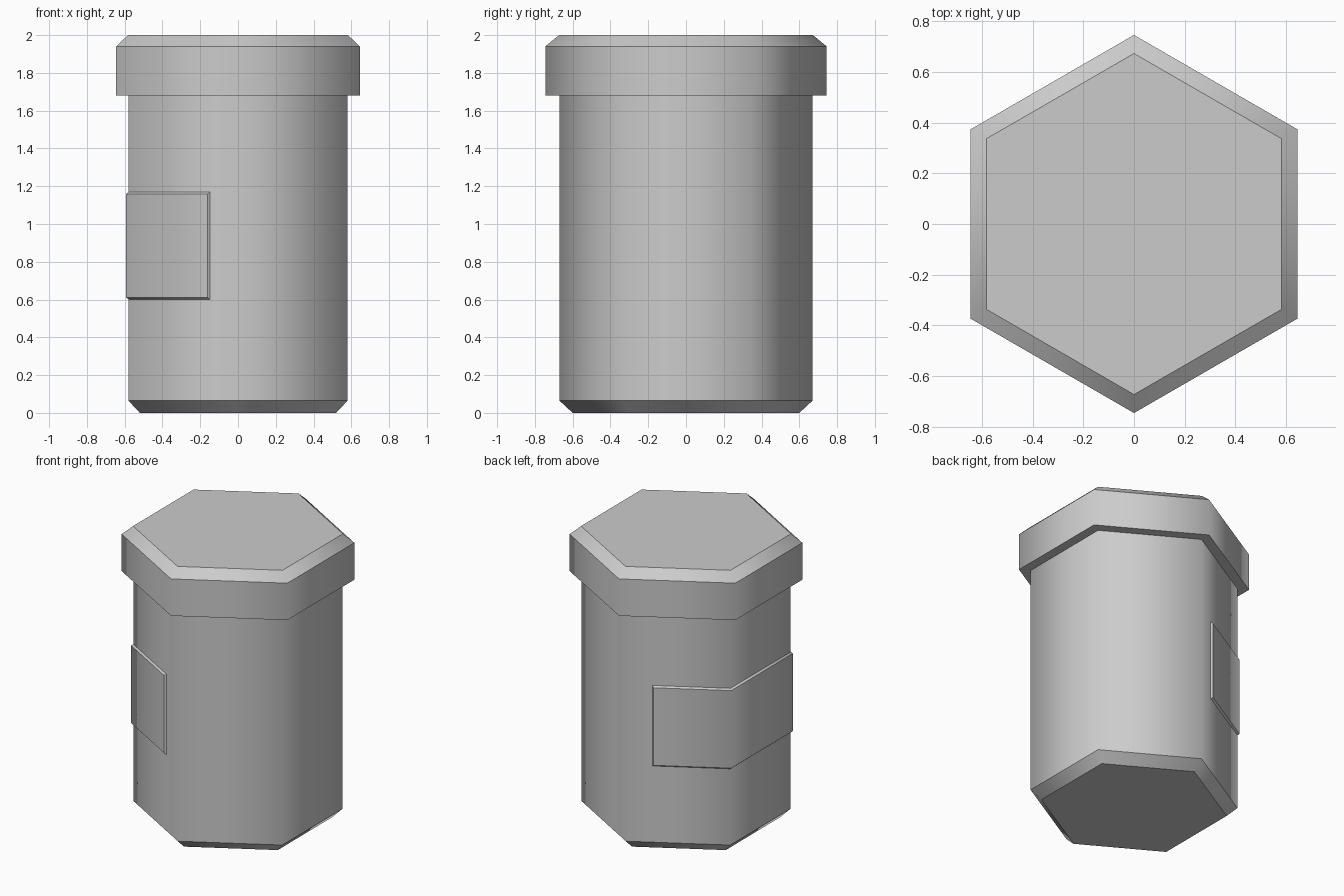
import bpy
import bmesh
import math
from mathutils import Vector

cube = bpy.data.objects.get("Cube")
if cube:
    bpy.data.objects.remove(cube, do_unlink=True)

grey = bpy.data.materials.new("light_grey")
grey.use_nodes = True
colour = (0.6, 0.6, 0.6, 1)
grey.diffuse_color = colour
grey.node_tree.nodes["Principled BSDF"].inputs["Base Color"].default_value = colour


def corner(radius, degrees):
    a = math.radians(degrees)
    return Vector((radius * math.cos(a), radius * math.sin(a), 0))


def loft(name, rings, split=False):
    """Join closed rings of points; ring edges stay sharp, side edges are smooth."""
    bm = bmesh.new()
    loops = [[bm.verts.new(p) for p in ring] for ring in rings]
    n = len(loops[0])
    for low, high in zip(loops, loops[1:]):
        for i in range(n):
            j = (i + 1) % n
            bm.faces.new((low[i], low[j], high[j], high[i]))
    for end in (loops[0], loops[-1]):
        if split:  # folded strip: one quad per flat panel
            for i in range(n // 2 - 1):
                bm.faces.new((end[i], end[i + 1], end[n - 2 - i], end[n - 1 - i]))
        else:
            bm.faces.new(end)
    bmesh.ops.recalc_face_normals(bm, faces=bm.faces)
    for f in bm.faces:
        f.smooth = True
    for e in bm.edges:
        e.smooth = e.calc_face_angle(0) < math.radians(62)
    for loop in loops:
        for i in range(n):
            bm.edges.get((loop[i - 1], loop[i])).smooth = False
    mesh = bpy.data.meshes.new(name)
    bm.to_mesh(mesh)
    bm.free()
    mesh.materials.append(grey)
    obj = bpy.data.objects.new(name, mesh)
    bpy.context.collection.objects.link(obj)
    return obj


def hex_ring(radius, z):
    return [corner(radius, 30 + 60 * i) + Vector((0, 0, z)) for i in range(6)]


def label_ring(radius, inset):
    """Outline of a band folded round the -x side, over part of each next face."""
    reach = 0.745 - inset / radius
    a, b, c, d = (corner(radius, t) for t in (90, 150, 210, 270))
    path = [b.lerp(a, reach), b, c, c.lerp(d, reach)]
    bottom = [p + Vector((0, 0, 0.60 + inset)) for p in path]
    top = [p + Vector((0, 0, 1.17 - inset)) for p in path]
    return bottom + top[::-1]


# Six-sided body with a chamfered foot
loft("body", [hex_ring(0.60, 0), hex_ring(0.67, 0.065), hex_ring(0.67, 1.72)])

# Wider lid with a chamfered top
loft("lid", [hex_ring(0.745, 1.68), hex_ring(0.745, 1.94), hex_ring(0.672, 2.0)])

# Thin raised label with bevelled edges
loft("label", [label_ring(0.668, 0), label_ring(0.684, 0.012)], split=True)
